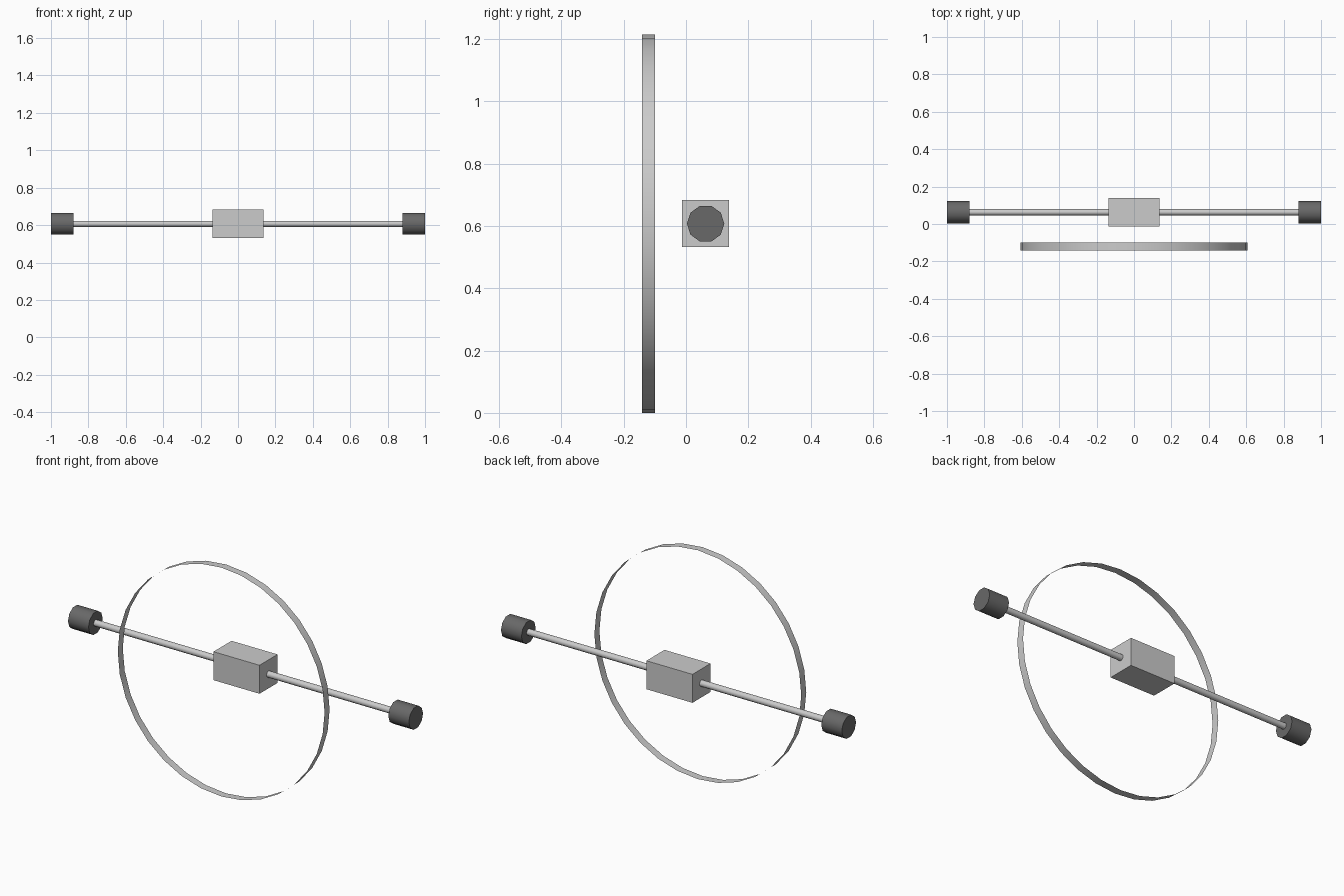
import bpy
from math import pi, radians

if "Cube" in bpy.data.objects:
    bpy.data.objects.remove(bpy.data.objects["Cube"])

AXIS_Y, AXIS_Z = 0.063, 0.607   # centre line of the bar

dark = bpy.data.materials.new("dark_grey")
dark.diffuse_color = (0.14, 0.14, 0.14, 1)
dark.use_nodes = True
dark.node_tree.nodes["Principled BSDF"].inputs["Base Color"].default_value = dark.diffuse_color


def cylinder(name, sides, radius, depth, loc, rot, fill='NGON'):
    bpy.ops.mesh.primitive_cylinder_add(vertices=sides, radius=radius, depth=depth,
                                        location=loc, rotation=rot, end_fill_type=fill)
    ob = bpy.context.object
    ob.name = name
    bpy.ops.object.shade_smooth_by_angle(angle=radians(40))
    return ob


# Central block
bpy.ops.mesh.primitive_cube_add(size=1, location=(0, AXIS_Y, AXIS_Z))
block = bpy.context.object
block.name = "centre_block"
block.scale = (0.27, 0.151, 0.151)

# Rods and end weights, one pair per side
for side, label in ((-1, "left"), (1, "right")):
    cylinder(label + "_rod", 10, 0.017, 0.77,
             (side * 0.505, AXIS_Y, AXIS_Z), (0, pi / 2, 0))
    weight = cylinder(label + "_end_weight", 10, 0.06, 0.12,
                      (side * 0.94, AXIS_Y, AXIS_Z), (0, pi / 2, 0))
    weight.data.materials.append(dark)

# Thin open hoop in front of the bar
cylinder("hoop", 32, 0.607, 0.042, (0, -0.12, 0.607), (pi / 2, 0, 0), 'NOTHING')
